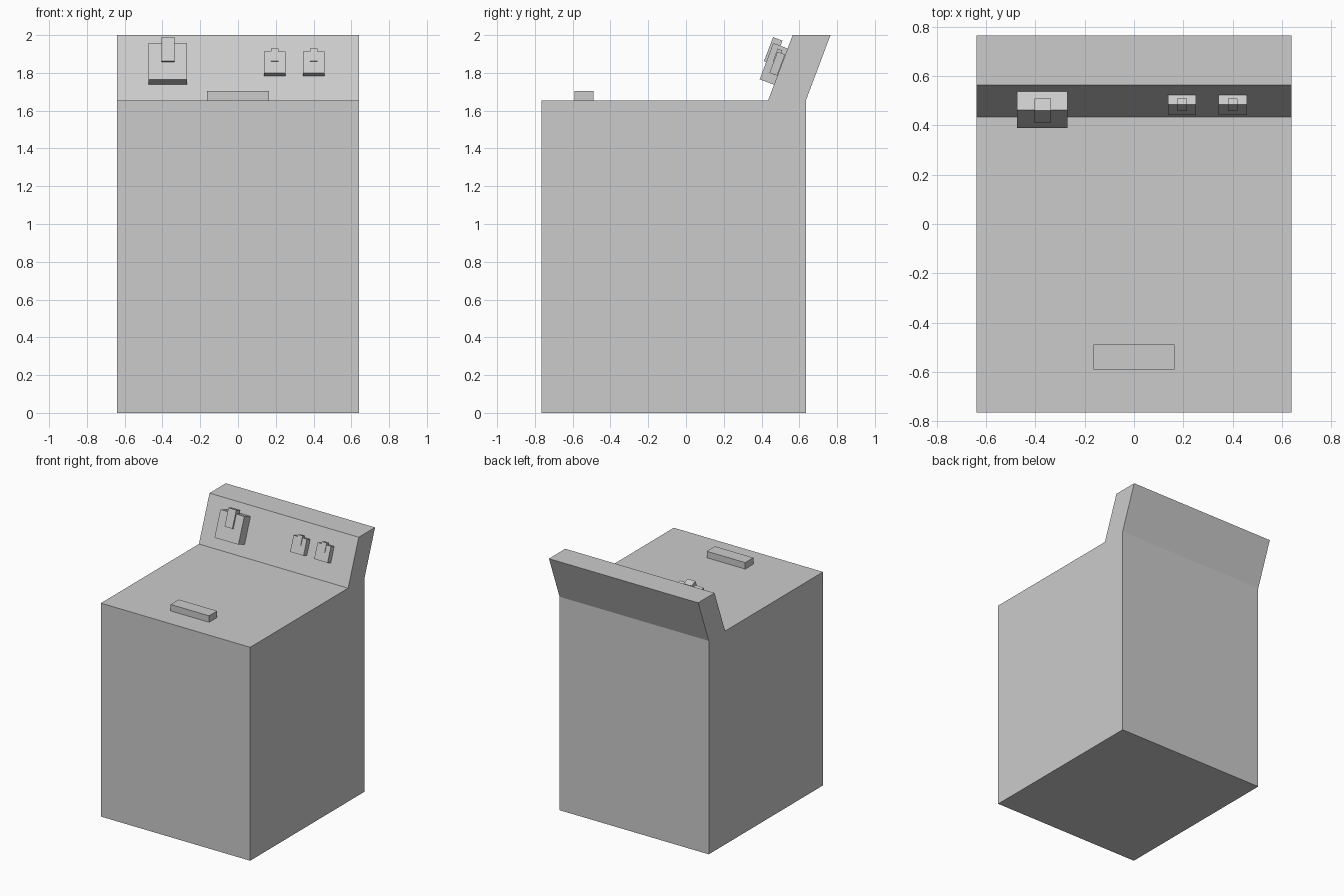
import bpy, bmesh, math
from mathutils import Matrix, Vector

if "Cube" in bpy.data.objects:
    bpy.data.objects.remove(bpy.data.objects["Cube"])

SLANT = math.atan2(0.13, 0.345)   # backward lean of the control panel


def add_object(name, bm):
    bmesh.ops.recalc_face_normals(bm, faces=bm.faces[:])
    mesh = bpy.data.meshes.new(name)
    bm.to_mesh(mesh)
    bm.free()
    obj = bpy.data.objects.new(name, mesh)
    bpy.context.collection.objects.link(obj)
    return obj


def prism(name, profile, half_width):
    """Extrude a (y, z) side profile across x."""
    bm = bmesh.new()
    face = bm.faces.new([bm.verts.new((-half_width, y, z)) for y, z in profile])
    ext = bmesh.ops.extrude_face_region(bm, geom=[face])
    verts = [g for g in ext["geom"] if isinstance(g, bmesh.types.BMVert)]
    bmesh.ops.translate(bm, verts=verts, vec=(2 * half_width, 0, 0))
    return add_object(name, bm)


def box(name, origin, size, lean=0.0):
    """Box whose front lower edge is centred on origin, leaned back about x."""
    w, d, h = size
    bm = bmesh.new()
    bmesh.ops.create_cube(bm, size=1)
    bm.transform(Matrix.Diagonal((w, d, h, 1)))
    bm.transform(Matrix.Translation((0, d / 2, h / 2)))
    bm.transform(Matrix.Rotation(-lean, 4, 'X'))
    obj = add_object(name, bm)
    obj.location = Vector(origin)
    return obj


# Cabinet with the leaning control panel along its rear edge
prism("cabinet", [(-0.765, 0), (0.635, 0), (0.635, 1.655), (0.765, 2.0),
                  (0.565, 2.0), (0.435, 1.655), (-0.765, 1.655)], 0.64)

# Lid handle
box("lid_handle", (0, -0.59, 1.655), (0.33, 0.10, 0.05))

# Large dial and its pointer
box("large_dial", (-0.372, 0.39, 1.766), (0.205, 0.083, 0.205), SLANT)
box("large_dial_pointer", (-0.371, 0.413, 1.862), (0.067, 0.053, 0.136), SLANT)

# Two small dials and their pointers
for side, x in (("left", 0.195), ("right", 0.401)):
    box(f"{side}_small_dial", (x, 0.442, 1.80), (0.115, 0.043, 0.12), SLANT)
    box(f"{side}_small_dial_pointer", (x, 0.46, 1.862), (0.04, 0.026, 0.071), SLANT)
